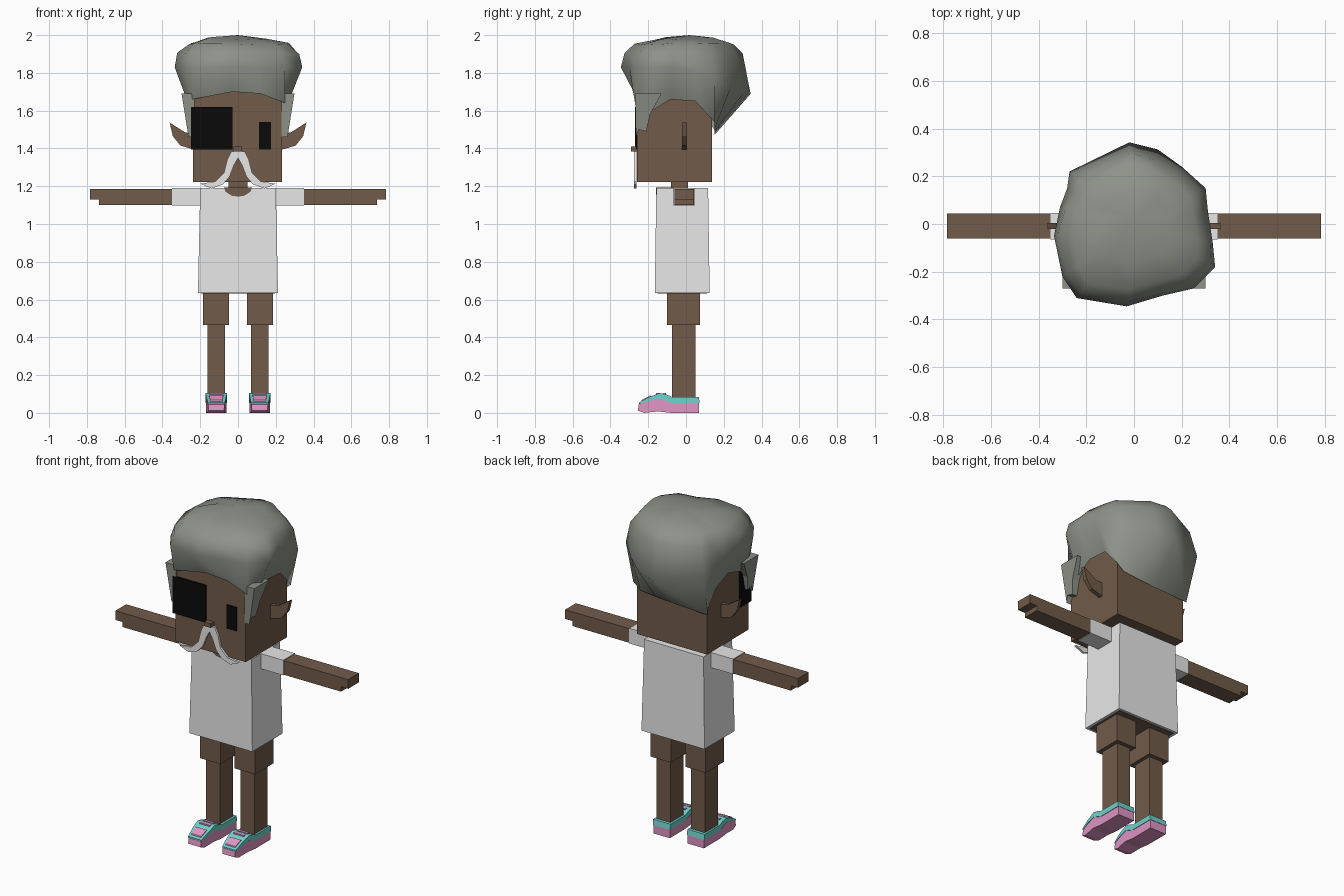
import bpy, bmesh, random
from mathutils import Vector

random.seed(4)
if "Cube" in bpy.data.objects:
    bpy.data.objects.remove(bpy.data.objects["Cube"], do_unlink=True)


def material(name, r, g, b):
    m = bpy.data.materials.new(name)
    m.use_nodes = True
    m.diffuse_color = (r, g, b, 1)
    m.node_tree.nodes["Principled BSDF"].inputs["Base Color"].default_value = (r, g, b, 1)
    return m


SKIN = material("brown skin", .165, .105, .068)
SHIRT = material("pale shirt", .8, .8, .8)
HAIR = material("grey hair", .27, .29, .25)
BLACK = material("black", .003, .003, .003)
PINK = material("pink", .75, .3, .55)
TEAL = material("teal", .16, .65, .6)


def finish(name, bm, mat):
    bmesh.ops.recalc_face_normals(bm, faces=bm.faces)
    mesh = bpy.data.meshes.new(name)
    bm.to_mesh(mesh)
    bm.free()
    mesh.materials.append(mat)
    obj = bpy.data.objects.new(name, mesh)
    bpy.context.collection.objects.link(obj)
    return obj


def prism(name, points, axis, low, high, mat, side=1, shape=None):
    """Extrude a 2D outline along x or y; side = -1 mirrors it across x."""
    bm = bmesh.new()

    def place(a, b, depth):
        x, y, z = (depth, a, b) if axis == "x" else (a, depth, b)
        if shape:
            x, y, z = shape(x, y, z)
        return bm.verts.new((x * side, y, z))

    near = [place(a, b, low) for a, b in points]
    far = [place(a, b, high) for a, b in points]
    bm.faces.new(near)
    bm.faces.new(far)
    for i in range(len(points)):
        j = i - 1
        bm.faces.new((near[j], near[i], far[i], far[j]))
    return finish(name, bm, mat)


def box(name, x, y, z, mat, side=1, shape=None):
    outline = [(x[0], z[0]), (x[1], z[0]), (x[1], z[1]), (x[0], z[1])]
    return prism(name, outline, "y", y[0], y[1], mat, side, shape)


# Head and neck
box("head", (-.238, .234), (-.26, .138), (1.222, 1.75), SKIN)
box("neck", (-.05, .05), (-.08, .01), (1.15, 1.23), SKIN)

# Face
box("eye_patch", (-.25, -.03), (-.27, -.17), (1.395, 1.62), BLACK)
box("eye", (.11, .175), (-.266, -.25), (1.395, 1.54), BLACK)
box("nose", (-.024, .02), (-.292, -.25), (1.385, 1.41), SKIN)
moustache = [(0, 1.385), (.035, 1.385), (.057, 1.34), (.075, 1.27), (.12, 1.225),
             (.2, 1.213), (.14, 1.188), (.08, 1.21), (.045, 1.25), (.022, 1.31), (0, 1.35)]
ear = [(.22, 1.475), (.28, 1.485), (.362, 1.537), (.345, 1.465), (.305, 1.415), (.22, 1.39)]


# Hair: rings of a shared outline, with a hairline height for each column
columns = [(-.27, .22, 1.47), (-.02, .342, 1.48), (.1, .312, 1.49), (.2, .24, 1.5),
           (.3, .15, 1.54), (.31, .05, 1.65), (.33, -.08, 1.66), (.34, -.18, 1.6),
           (.25, -.27, 1.64), (.12, -.3, 1.69), (-.03, -.345, 1.7), (-.24, -.31, 1.66),
           (-.3, -.22, 1.6), (-.335, -.05, 1.65), (-.31, .07, 1.6), (-.28, .15, 1.5)]


def hair():
    bm = bmesh.new()
    rings = [[], [], [], [], []]
    for x, y, line in columns:
        back = max(0, y / .34)
        rings[0].append((max(-.25, min(.25, x)), max(-.272, min(.15, y)), line))
        rings[1].append((x, y, 1.83 - .14 * back))
        for ring, scale, z in zip(rings[2:], (.95, .8, .46), (1.9, 1.953, 1.982)):
            k = scale * (1 - .1 * back * scale) + random.uniform(-.02, .02)
            ring.append((x * k, y * k, z + random.uniform(-.008, .008)))
    rings = [[bm.verts.new(p) for p in ring] for ring in rings]
    for low, high in zip(rings, rings[1:]):
        for i in range(len(low)):
            bm.faces.new((low[i - 1], low[i], high[i], high[i - 1]))
    apex = bm.verts.new((0, .02, 2))
    for i in range(len(columns)):
        bm.faces.new((rings[-1][i - 1], rings[-1][i], apex))
    obj = finish("hair", bm, HAIR)
    for face in obj.data.polygons:
        face.use_smooth = True


hair()

# Shirt, with the body showing at the hem and the collar


def flare(x, y, z):
    k = 1 if z > 1 else 1.06
    return x * k, (y + .02) * k - .02, z


box("shirt", (-.2, .2), (-.157, .117), (.635, 1.19), SHIRT, shape=flare)
box("hips", (-.195, .195), (-.15, .11), (.632, .7), SKIN)
collar = [(-.075, 1.192), (-.065, 1.17), (-.035, 1.15), (0, 1.145),
          (.035, 1.15), (.065, 1.17), (.075, 1.192)]
prism("collar_skin", collar, "y", -.16, -.07, SKIN)

# Shoe outlines, seen from the side
sole = [(.07, 0), (.07, .055), (-.08, .055), (-.14, .08), (-.2, .065),
        (-.25, .045), (-.255, .012), (-.22, 0), (-.15, .008), (-.08, 0)]
upper = [(.072, .052), (.068, .085), (-.075, .085), (-.105, .098), (-.14, .105),
         (-.2, .082), (-.25, .054), (-.25, .046), (-.2, .062), (-.14, .075), (-.08, .052)]


def toe(x, y, z):
    middle = .115
    k = 1 - max(0, -y - .16) * 2.5
    return middle + (x - middle) * k, y, z


for side, word in ((1, "left_"), (-1, "right_")):
    # Face and hair parts that repeat on both sides
    prism(word + "moustache", moustache, "y", -.275, -.262, SHIRT, side)
    prism(word + "ear", ear, "y", -.02, .004, SKIN, side)
    burn = [(-.27, 1.69), (-.265, 1.46), (-.25, 1.5), (-.21, 1.49), (-.19, 1.58), (-.13, 1.69)]
    prism(word + "sideburn", burn, "x", .23, .262, HAIR, side,
          lambda x, y, z: (x + (z - 1.46) * .16 if x > .25 else x, y, z))

    # Arm
    box(word + "sleeve", (.18, .35), (-.065, .046), (1.098, 1.19), SHIRT, side)
    box(word + "arm", (.345, .783), (-.06, .043), (1.13, 1.186), SKIN, side)
    box(word + "underarm", (.345, .735), (-.06, .043), (1.1, 1.132), SKIN, side)

    # Leg
    box(word + "thigh", (.048, .185), (-.1, .075), (.465, .645), SKIN, side)
    box(word + "shin", (.07, .162), (-.075, .05), (.07, .47), SKIN, side)

    # Shoe
    prism(word + "shoe_sole", sole, "x", .06, .17, PINK, side, toe)
    prism(word + "shoe_upper", upper, "x", .057, .173, TEAL, side, toe)
    prism(word + "toe_cap", [(-.175, .08), (-.19, .092), (-.235, .068), (-.24, .05)],
          "x", .075, .155, PINK, side, toe)
    for y, z in ((-.115, .1), (-.15, .1)):
        box(word + "shoe_lace", (.08, .15), (y - .008, y + .008), (z - .01, z + .006), PINK, side)
